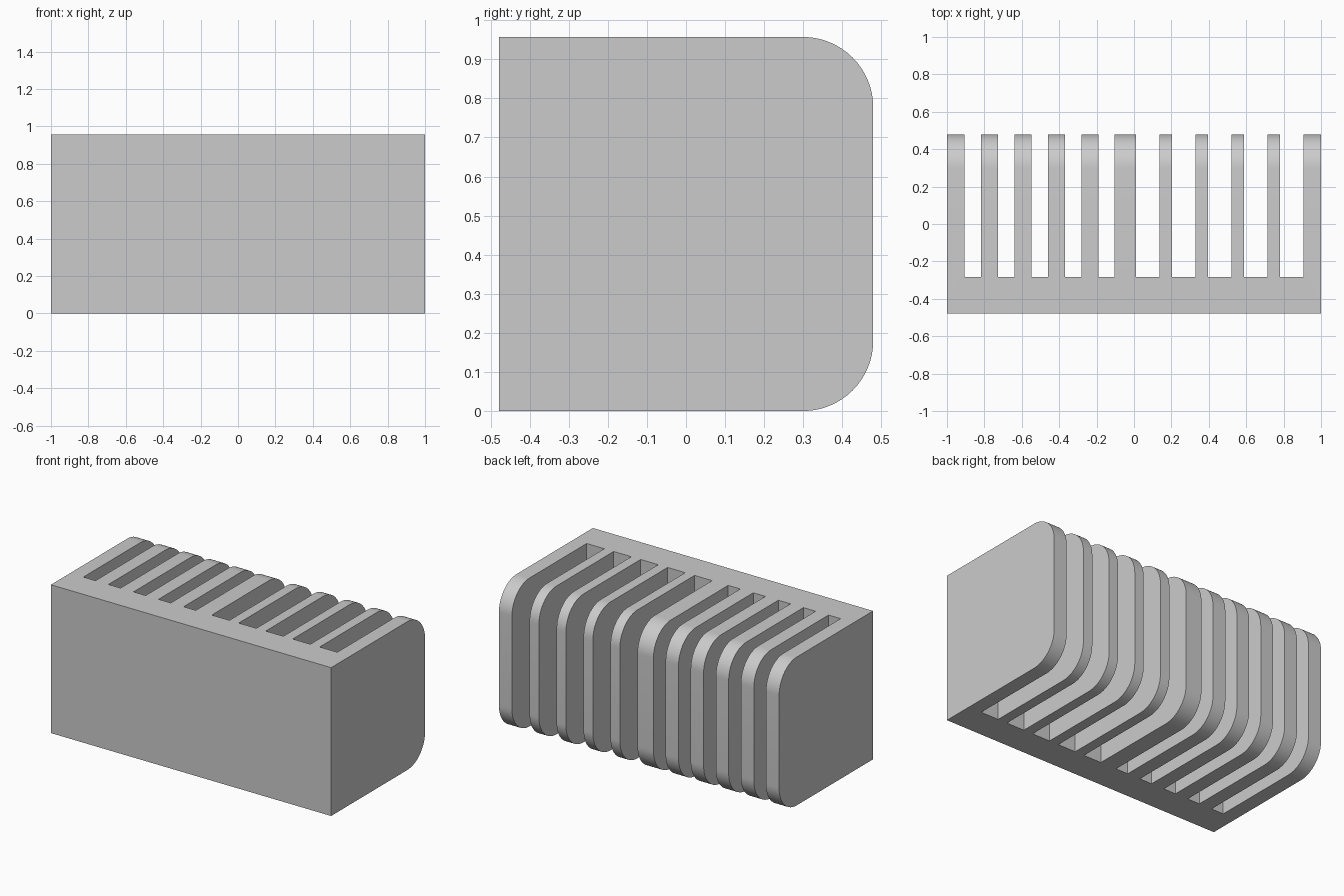
import bpy
import bmesh

DEPTH, HEIGHT, RADIUS = 0.958, 0.957, 0.18
BACK, SLOT_END, FRONT = DEPTH / 2, -0.283, -DEPTH / 2

cube = bpy.data.objects.get("Cube")
if cube:
    bpy.data.objects.remove(cube, do_unlink=True)

# Slots between the fins: a narrow group on the right, a wide group on the left
slots = [(-0.906 + 0.179 * i, -0.819 + 0.179 * i) for i in range(5)]
slots += [(0.011 + 0.1925 * i, 0.137 + 0.1925 * i) for i in range(5)]

# Comb outline seen from above
outline = [(1, BACK), (1, FRONT), (-1, FRONT), (-1, BACK)]
for a, b in slots:
    outline += [(a, BACK), (a, SLOT_END), (b, SLOT_END), (b, BACK)]

bm = bmesh.new()
base = bm.faces.new([bm.verts.new((x, y, 0)) for x, y in outline])
grown = bmesh.ops.extrude_face_region(bm, geom=[base])
top = [v for v in grown["geom"] if isinstance(v, bmesh.types.BMVert)]
bmesh.ops.translate(bm, verts=top, vec=(0, 0, HEIGHT))

# Round the upper and lower back edges of every fin
ends = [e for e in bm.edges
        if all(v.co.y > BACK - 0.001 for v in e.verts)
        and abs(e.verts[0].co.z - e.verts[1].co.z) < 0.001]
bmesh.ops.bevel(bm, geom=ends, offset=RADIUS, offset_type="OFFSET", segments=16,
                profile=0.5, affect="EDGES", clamp_overlap=False)
bmesh.ops.recalc_face_normals(bm, faces=bm.faces)

mesh = bpy.data.meshes.new("finned_block")
bm.to_mesh(mesh)
bm.free()
block = bpy.data.objects.new("finned_block", mesh)
bpy.context.collection.objects.link(block)

# Plain grey
grey = bpy.data.materials.new("plain_grey")
grey.use_nodes = True
colour = (0.6, 0.6, 0.6, 1)
grey.diffuse_color = colour
grey.node_tree.nodes["Principled BSDF"].inputs["Base Color"].default_value = colour
mesh.materials.append(grey)

# Smooth curves, sharp corners
bpy.ops.object.select_all(action="DESELECT")
block.select_set(True)
bpy.context.view_layer.objects.active = block
bpy.ops.object.shade_smooth_by_angle(angle=0.5)
